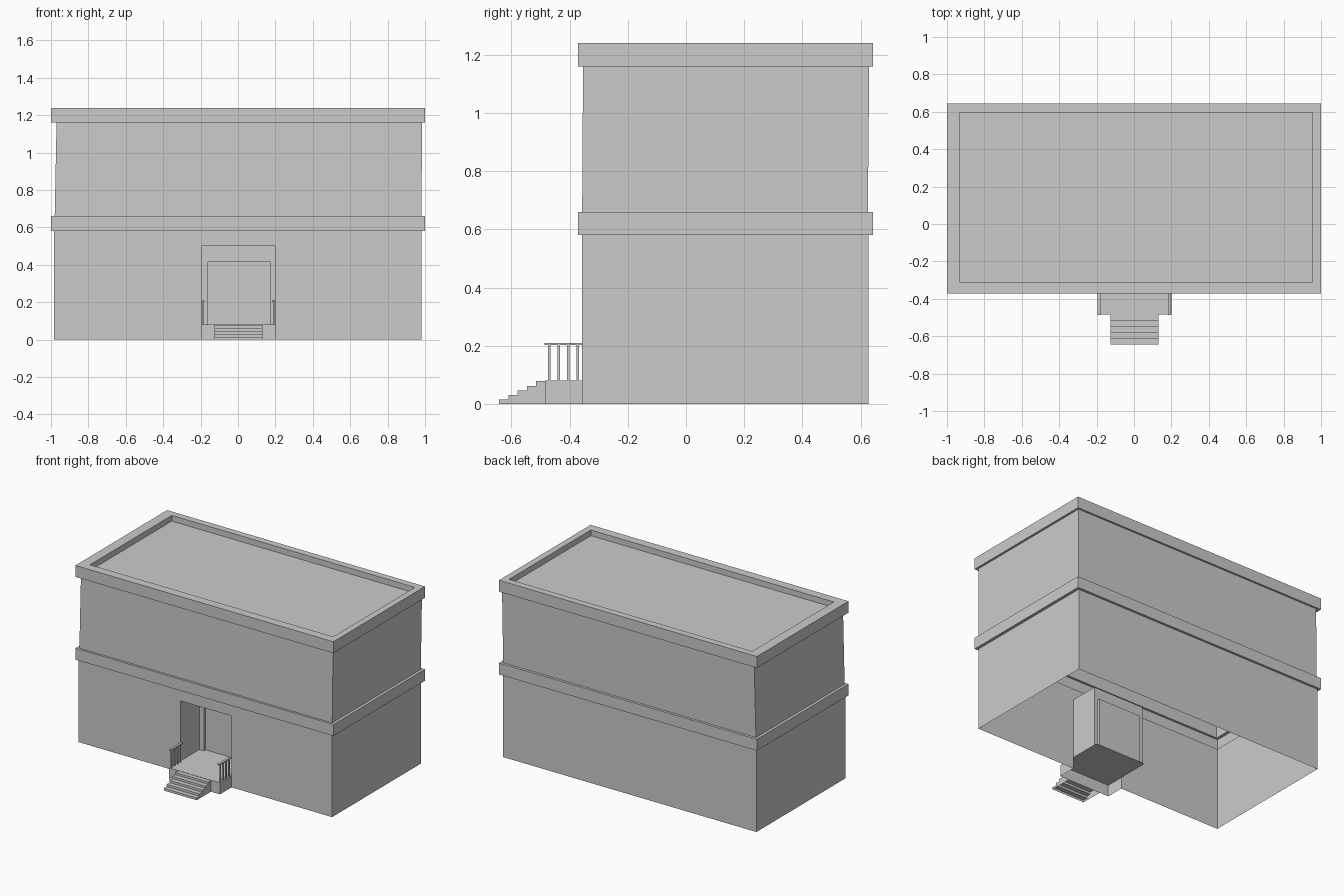
import bpy
import bmesh

cube = bpy.data.objects.get("Cube")
if cube:
    bpy.data.objects.remove(cube)

grey = bpy.data.materials.new("light_grey")
grey.use_nodes = True
GREY = (0.6, 0.6, 0.6, 1)
grey.diffuse_color = GREY
grey.node_tree.nodes["Principled BSDF"].inputs["Base Color"].default_value = GREY


def finish(name, bm):
    """Turn a bmesh into a named object."""
    bmesh.ops.remove_doubles(bm, verts=bm.verts, dist=1e-5)
    bmesh.ops.dissolve_degenerate(bm, edges=bm.edges, dist=1e-5)
    mesh = bpy.data.meshes.new(name)
    bm.to_mesh(mesh)
    bm.free()
    mesh.materials.append(grey)
    obj = bpy.data.objects.new(name, mesh)
    bpy.context.collection.objects.link(obj)
    return obj


def loft(bm, rings, closed=True, cap=False, skip=()):
    """Join equal rings of points; skip holds (ring, side) pairs left open."""
    loops = [[bm.verts.new(p) for p in ring] for ring in rings]
    n = len(rings[0])
    for r, (a, b) in enumerate(zip(loops, loops[1:])):
        for i in range(n if closed else n - 1):
            if (r, i) not in skip:
                j = (i + 1) % n
                bm.faces.new((a[i], a[j], b[j], b[i]))
    if cap:
        bm.faces.new(loops[-1])


def plan(z, x0, x1, y0, y1):
    """Rectangle seen from above."""
    return [(x0, y0, z), (x1, y0, z), (x1, y1, z), (x0, y1, z)]


def arch(y, x0, x1, z0, z1):
    """Rectangle seen from the front, starting at the lower right."""
    return [(x1, y, z0), (x1, y, z1), (x0, y, z1), (x0, y, z0)]


def box(name, x0, x1, y0, y1, z0, z1):
    bm = bmesh.new()
    loft(bm, [plan(z0, x0, x1, y0, y1), plan(z1, x0, x1, y0, y1)], cap=True)
    bm.faces.new([bm.verts[:][i] for i in (3, 2, 1, 0)]) if not bm.verts.ensure_lookup_table() else None
    return finish(name, bm)


# Main dimensions
WALL = (-0.985, 0.98, -0.357, 0.627)
BAND = (-1.0, 1.0, -0.372, 0.643)
ROOF = (-0.93, 0.955, -0.31, 0.595)
FRONT, DOOR_Y, PORCH_Y = -0.357, -0.15, -0.485
DX0, DX1 = -0.195, 0.2
FLOOR = 0.08

# Hollow building shell: lower walls, belt, upper walls, cornice, sunken roof
upper_low = (-0.98, 0.98, FRONT, 0.625)
upper_top = (-0.97, 0.985, -0.354, 0.63)
bm = bmesh.new()
loft(bm, [plan(0, *WALL), plan(0.58, *WALL),
          plan(0.58, *BAND), plan(0.66, *BAND),
          plan(0.66, *upper_low), plan(1.16, *upper_top),
          plan(1.16, *BAND), plan(1.24, *BAND),
          plan(1.24, *ROOF), plan(1.2, *ROOF)], cap=True, skip={(0, 0)})
finish("building_shell", bm)

# Front wall with a deep doorway and an inset door panel
bm = bmesh.new()
loft(bm, [arch(FRONT, WALL[0], WALL[1], 0, 0.58),
          arch(FRONT, DX0, DX1, 0, 0.5),
          arch(FRONT, DX0, DX1, FLOOR, 0.5),
          arch(DOOR_Y, DX0, DX1, FLOOR, 0.5),
          arch(DOOR_Y, -0.16, 0.175, FLOOR, 0.415),
          arch(DOOR_Y + 0.02, -0.16, 0.175, FLOOR, 0.415)], closed=False, cap=True)
finish("front_wall_and_doorway", bm)

# Porch floor running into the doorway, with a skirt outside
bm = bmesh.new()
loft(bm, [[(DX0, FRONT, z), (DX0, PORCH_Y, z), (DX1, PORCH_Y, z), (DX1, FRONT, z)]
          for z in (0, FLOOR)], closed=False)
bm.faces.new([bm.verts.new(p) for p in plan(FLOOR, DX0, DX1, PORCH_Y, DOOR_Y + 0.02)])
finish("porch", bm)

# Steps: a hollow stepped profile with closed sides
STEPS, RISE, TREAD = 5, 0.0156, 0.032
profile = []
for i in range(STEPS):
    y = -0.643 + i * TREAD
    profile += [(y, i * RISE), (y, (i + 1) * RISE)]
profile += [(PORCH_Y, STEPS * RISE), (PORCH_Y, 0)]
bm = bmesh.new()
right, left = ([bm.verts.new((x, y, z)) for y, z in profile] for x in (-0.125, 0.13))
for i in range(len(profile) - 2):
    bm.faces.new((right[i], left[i], left[i + 1], right[i + 1]))
bm.faces.new(right)
bm.faces.new(left[::-1])
finish("steps", bm)

# Railings on both sides of the porch
for side, x in (("right", DX0 + 0.009), ("left", DX1 - 0.009)):
    box(side + "_handrail", x - 0.008, x + 0.008, PORCH_Y - 0.002, FRONT + 0.004, 0.202, 0.21)
    for i in range(4):
        y = -0.47 + i * 0.0325
        box(f"{side}_baluster_{i + 1}", x - 0.004, x + 0.004, y - 0.004, y + 0.004, FLOOR, 0.202)
